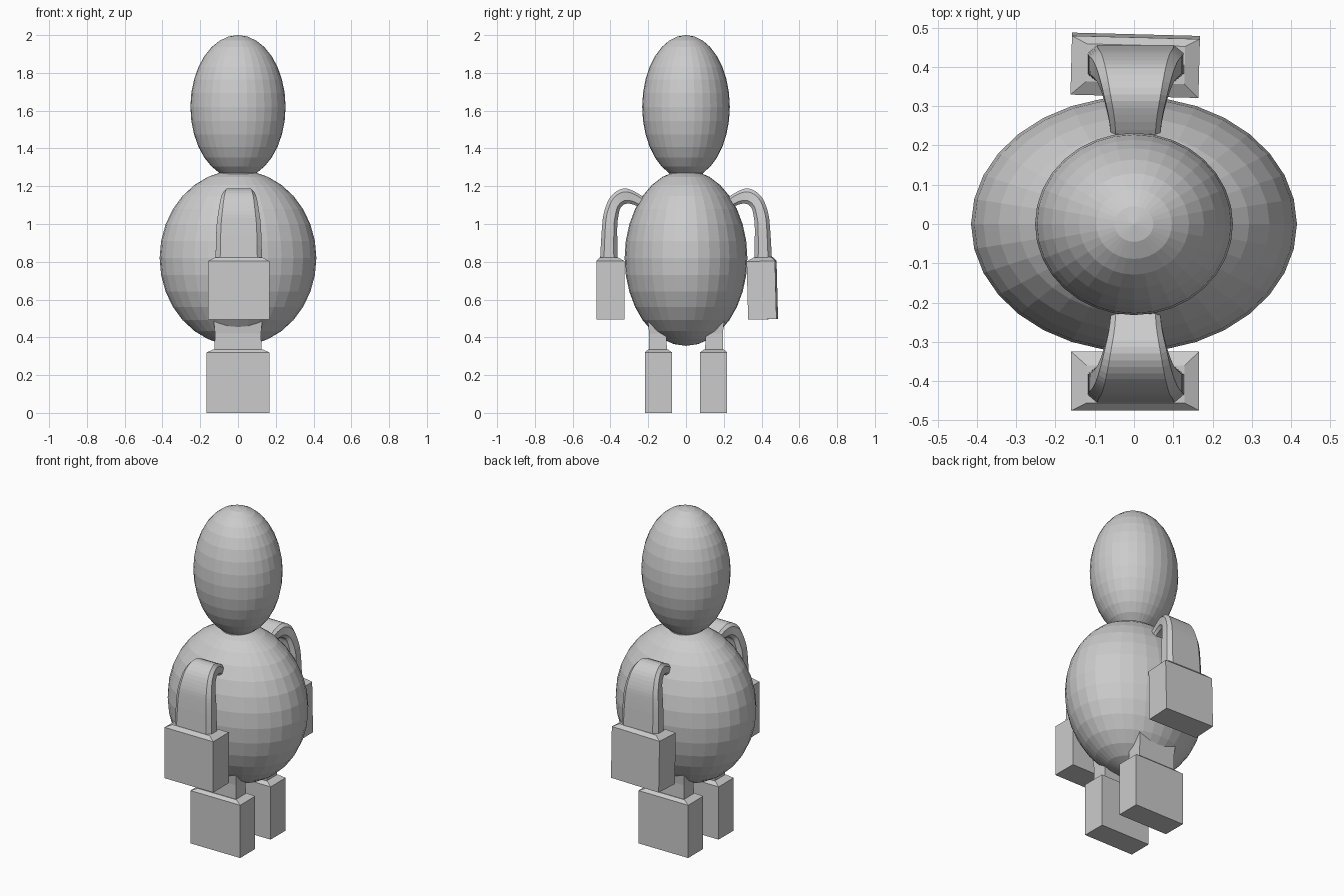
import bpy, bmesh, math
from mathutils import Vector, Matrix

cube = bpy.data.objects.get("Cube")
if cube:
    bpy.data.objects.remove(cube, do_unlink=True)

grey = bpy.data.materials.new("plain grey")
grey.use_nodes = True
colour = (0.6, 0.6, 0.6, 1)
grey.diffuse_color = colour
grey.node_tree.nodes["Principled BSDF"].inputs["Base Color"].default_value = colour


def finish(name, bm):
    bmesh.ops.recalc_face_normals(bm, faces=bm.faces)
    mesh = bpy.data.meshes.new(name)
    bm.to_mesh(mesh)
    bm.free()
    mesh.materials.append(grey)
    ob = bpy.data.objects.new(name, mesh)
    bpy.context.collection.objects.link(ob)
    return ob


def ellipsoid(name, z, radii):
    bm = bmesh.new()
    bmesh.ops.create_uvsphere(bm, u_segments=32, v_segments=16, radius=1)
    bmesh.ops.transform(bm, verts=bm.verts,
                        matrix=Matrix.Translation((0, 0, z)) @ Matrix.Diagonal((*radii, 1)))
    return finish(name, bm)


def loft(name, rings, side=1):
    """Skin a list of equal-length rings, mirrored to the back when side is -1."""
    bm = bmesh.new()
    loops = [[bm.verts.new((p[0], p[1] * side, p[2])) for p in ring] for ring in rings]
    for a, b in zip(loops, loops[1:]):
        for i in range(len(a)):
            j = (i + 1) % len(a)
            bm.faces.new((a[i], a[j], b[j], b[i]))
    bm.faces.new(loops[0])
    bm.faces.new(loops[-1])
    return finish(name, bm)


def rect(x, y, hx, hy, z):
    return [(x + sx * hx, y + sy * hy, z) for sx, sy in ((-1, -1), (1, -1), (1, 1), (-1, 1))]


def arm_ring(row):
    """Chamfered strap section between an outer and an inner point."""
    outer, inner = Vector((0, row[0], row[1])), Vector((0, row[2], row[3]))
    w = row[4]
    shape = ((-.8, 0), (.8, 0), (1, .22), (1, .78), (.8, 1), (-.8, 1), (-1, .78), (-1, .22))
    return [outer.lerp(inner, t) + Vector((0.004 + u * w, 0, 0)) for u, t in shape]


def smooth_rows(rows, steps):
    """Catmull-Rom interpolation through the rows."""
    out = []
    for i in range(len(rows) - 1):
        quad = [rows[max(i - 1, 0)], rows[i], rows[i + 1], rows[min(i + 2, len(rows) - 1)]]
        for s in range(steps):
            t = s / steps
            out.append([b + t * (c - a) / 2 + t * t * (2 * a - 5 * b + 4 * c - d) / 2
                        + t ** 3 * (3 * b - a - 3 * c + d) / 2 for a, b, c, d in zip(*quad)])
    return out + [rows[-1]]


# Head, neck and body
ellipsoid("head", 1.62, (0.252, 0.232, 0.38))
ellipsoid("body", 0.82, (0.415, 0.325, 0.465))
loft("neck", [[(r * math.cos(a * math.pi / 16), 0.93 * r * math.sin(a * math.pi / 16), z)
               for a in range(32)] for r, z in ((0.10, 1.25), (0.095, 1.28), (0.10, 1.29))])

# Arm rows: outer y, outer z, inner y, inner z, half width
arm_rows = [
    (-.455, .81, -.362, .81, .123),
    (-.445, .98, -.364, .98, .118),
    (-.432, 1.07, -.358, 1.04, .108),
    (-.395, 1.15, -.345, 1.088, .095),
    (-.33, 1.188, -.31, 1.108, .08),
    (-.26, 1.165, -.25, 1.09, .066),
    (-.18, 1.11, -.18, 1.03, .06),
]

for side, label in ((1, "front"), (-1, "back")):
    # Curved arm with block hand
    loft(label + "_arm", [arm_ring(r) for r in smooth_rows(arm_rows, 4)], side)
    hand = loft(label + "_hand", [rect(.003, -.4, .163, .075, .495),
                                  rect(.003, -.4, .163, .075, .803),
                                  rect(.004, -.408, .125, .048, .823)], side)
    if side < 0:
        pivot = Matrix.Translation((0, .4, .81))
        turn = Matrix.Rotation(math.radians(-1.5), 4, 'Z') @ Matrix.Rotation(math.radians(1.5), 4, 'X')
        hand.data.transform(pivot @ turn @ pivot.inverted())

    # Short leg with block foot
    loft(label + "_leg", [rect(0, -.148, .125, .048, .32),
                          rect(0, -.15, .122, .045, .42),
                          rect(0, -.15, .128, .052, .49)], side)
    loft(label + "_foot", [rect(0, -.146, .167, .072, 0),
                           rect(0, -.146, .167, .072, .32),
                           rect(0, -.148, .13, .052, .336)], side)
